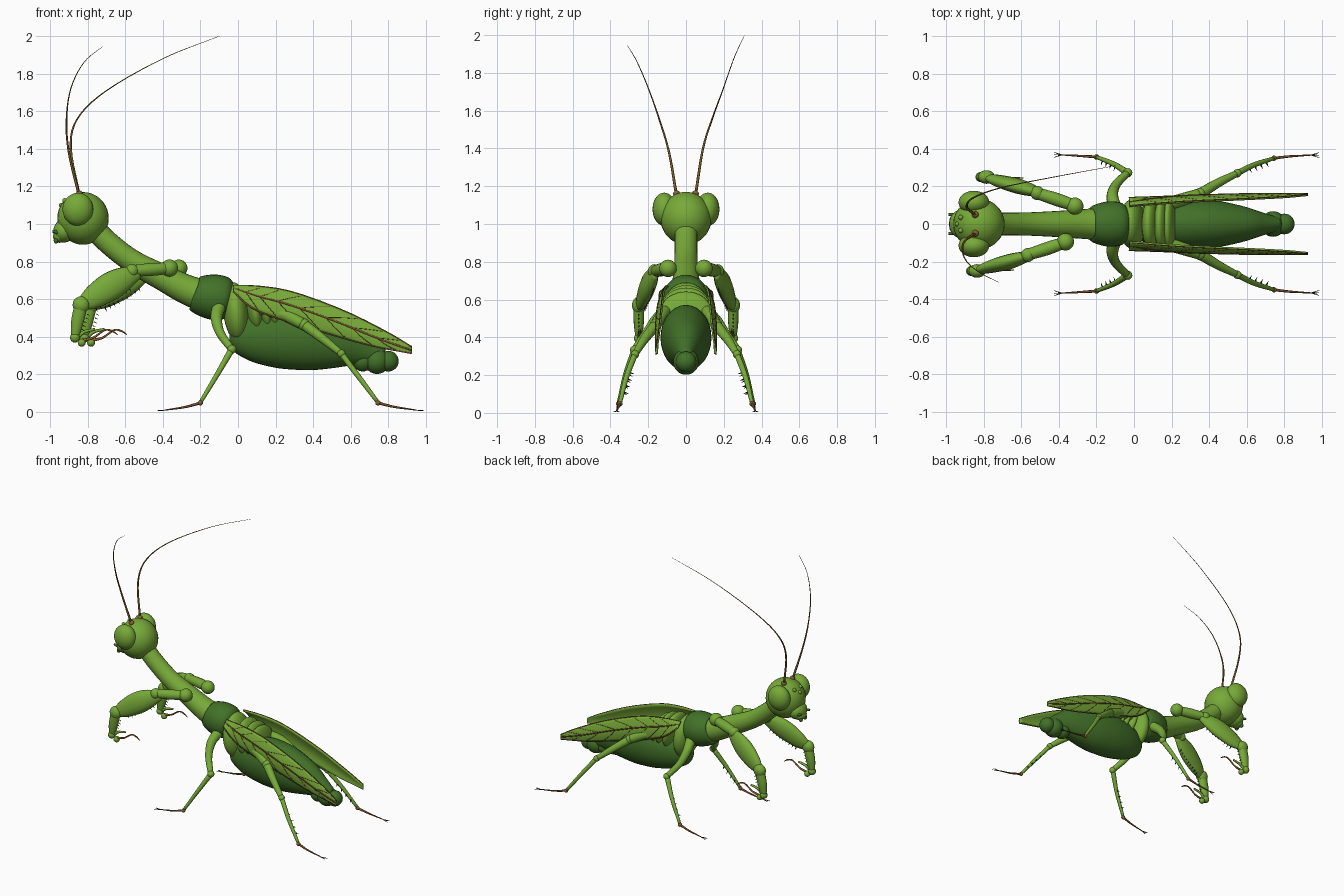
import bpy
import bmesh
import math
from mathutils import Vector, Matrix

cube = bpy.data.objects.get("Cube")
if cube:
    bpy.data.objects.remove(cube, do_unlink=True)


def material(name, rgb):
    mat = bpy.data.materials.new(name)
    mat.use_nodes = True
    mat.diffuse_color = (*rgb, 1)
    mat.node_tree.nodes["Principled BSDF"].inputs["Base Color"].default_value = (*rgb, 1)
    return mat


LEAF = material("leaf green", (.185, .4, .04))
DARK = material("dark green", (.055, .165, .022))
BROWN = material("vein brown", (.18, .075, .025))
OCHRE = material("antenna ochre", (.2, .105, .02))
TAN = material("joint brown", (.26, .12, .03))
BLACK = material("claw black", (.015, .015, .008))


def finish(bm, name, mat):
    bmesh.ops.recalc_face_normals(bm, faces=bm.faces)
    for face in bm.faces:
        face.smooth = True
    mesh = bpy.data.meshes.new(name)
    bm.to_mesh(mesh)
    bm.free()
    mesh.materials.append(mat)
    obj = bpy.data.objects.new(name, mesh)
    bpy.context.collection.objects.link(obj)
    return obj


def ball(name, centre, radii, mat, tilt=0):
    """Ellipsoid; tilt turns it about the y axis."""
    if not isinstance(radii, tuple):
        radii = (radii,) * 3
    bm = bmesh.new()
    bmesh.ops.create_uvsphere(bm, u_segments=28, v_segments=18, radius=1)
    place = Matrix.Translation(centre) @ Matrix.Rotation(tilt, 4, "Y")
    bm.transform(place @ Matrix.Diagonal((*radii, 1)))
    return finish(bm, name, mat)


def spline(points, steps):
    """Catmull-Rom samples through points of any dimension."""
    pts = [Vector(p) for p in points]
    pts = [pts[0] * 2 - pts[1]] + pts + [pts[-1] * 2 - pts[-2]]
    out = []
    for a, b, c, d in zip(pts, pts[1:], pts[2:], pts[3:]):
        for i in range(steps):
            t = i / steps
            out.append(b + (c - a) * (t / 2) + (a * 2 - b * 5 + c * 4 - d) * (t * t / 2)
                       + (b * 3 - a - c * 3 + d) * (t ** 3 / 2))
    return out + [pts[-2]]


def limb(name, points, mat, flat=1, steps=5, sides=14):
    """Round tube through (x, y, z, radius) points, its y width scaled by flat."""
    rows = spline(points, steps)
    bm = bmesh.new()
    rings = []
    for i, row in enumerate(rows):
        ahead = rows[min(i + 1, len(rows) - 1)].xyz - rows[max(i - 1, 0)].xyz
        turn = ahead.to_track_quat("Z", "Y")
        ring = []
        for k in range(sides):
            a = math.tau * k / sides
            off = turn @ Vector((math.cos(a), math.sin(a), 0)) * max(row[3], .0005)
            off.y *= flat
            ring.append(bm.verts.new(row.xyz + off))
        rings.append(ring)
    for r, q in zip(rings, rings[1:]):
        for k in range(sides):
            n = (k + 1) % sides
            bm.faces.new((r[k], r[n], q[n], q[k]))
    bm.faces.new(rings[0])
    bm.faces.new(rings[-1])
    return finish(bm, name, mat)


def spikes(name, start, end, aim, count, size, mat=BLACK):
    """Row of small thorns between two points."""
    a, b, aim = Vector(start), Vector(end), Vector(aim).normalized()
    for i in range(count):
        p = a.lerp(b, (i + .5) / count)
        limb(f"{name}_{i}", [(*p, size / 5), (*(p + aim * size), 0)], mat, steps=1, sides=6)


def claw(name, tip, way):
    """Three thin toes at the end of a foot."""
    for i in (-1, 0, 1):
        end = Vector(tip) + Vector((way * .035, i * .014, -.003 * abs(i)))
        limb(f"{name}_toe_{i + 2}", [(*tip, .003), (*end, .001)], BLACK, steps=1, sides=6)


# Head and mouth
ball("head", (-.825, 0, 1.03), (.137, .135, .14), LEAF)
ball("muzzle", (-.922, 0, .965), (.06, .075, .065), LEAF, .6)
ball("upper_lip", (-.95, 0, .935), (.035, .05, .035), LEAF)
ball("brow_bump", (-.94, 0, 1.1), .013, LEAF)

# Body
limb("neck", [(-.78, 0, .99, .06), (-.69, 0, .9, .06), (-.56, 0, .8, .062),
              (-.4, 0, .715, .07), (-.26, 0, .645, .08), (-.12, 0, .6, .09)], LEAF, sides=24)
limb("collar", [(-.235, 0, .627, .078), (-.215, 0, .622, .1), (-.14, 0, .612, .12),
                (-.07, 0, .605, .114), (-.035, 0, .6, .085)], DARK, sides=28)
ball("chest", (-.01, 0, .53), (.068, .132, .16), LEAF, -.1)
limb("abdomen", [(-.045, 0, .4, .04), (-.015, 0, .4, .085), (.08, 0, .4, .135),
                 (.2, 0, .4, .165), (.3, 0, .398, .173), (.42, 0, .385, .164), (.57, 0, .36, .125),
                 (.68, 0, .325, .08), (.77, 0, .29, .045)], DARK, .78, sides=32)
for i, (x, z, r) in enumerate([(.09, .545, .132), (.148, .542, .122), (.19, .535, .108)]):
    ball(f"body_band_{i}", (x, 0, z), (.045 - i * .006, .136, r), LEAF, -.15)
for i, (x, r) in enumerate([(.665, .055), (.74, .068), (.8, .055)]):
    ball(f"tail_bead_{i}", (x, 0, .27), r, DARK)

# Antennae, each with its own sweep
limb("far_antenna", [(-.845, .05, 1.15, .008), (-.89, .09, 1.4, .006), (-.855, .14, 1.56, .0045),
                     (-.7, .195, 1.71, .003), (-.4, .255, 1.88, .002), (-.1, .31, 2, .001)],
     OCHRE, sides=8)
limb("near_antenna", [(-.845, -.05, 1.15, .008), (-.9, -.09, 1.38, .006), (-.913, -.14, 1.55, .0045),
                      (-.89, -.2, 1.72, .003), (-.82, -.26, 1.86, .002), (-.72, -.31, 1.945, .001)],
     OCHRE, sides=8)

# Wing outline: height of the top and lower edges along the length
TOP = spline([(-.025, .672), (.12, .667), (.3, .635), (.57, .535), (.8, .42), (.925, .345)], 6)
LOW = spline([(-.025, .64), (.08, .55), (.25, .485), (.45, .425), (.7, .355), (.925, .312)], 6)


def wing_point(side, u, v, lift=0):
    """Point on the wing: u runs to the tip, v from the top edge down."""
    i = min(int(u * (len(TOP) - 1)), len(TOP) - 2)
    f = u * (len(TOP) - 1) - i
    p = TOP[i].lerp(TOP[i + 1], f).lerp(LOW[i].lerp(LOW[i + 1], f), v)
    dome = .016 * math.sin(math.pi * v) * math.sin(math.pi * u)
    return Vector((p.x, side * (.095 + .06 * u + .042 * v * (1 - u) + dome + lift), p.y))


def wing(tag, s):
    bm = bmesh.new()
    n, m = 30, 8
    grid = [[bm.verts.new(wing_point(s, i / n, j / m)) for j in range(m + 1)] for i in range(n + 1)]
    for a, b in zip(grid, grid[1:]):
        for j in range(m):
            bm.faces.new((a[j], a[j + 1], b[j + 1], b[j]))
    blade = finish(bm, tag + "_wing", LEAF)
    thick = blade.modifiers.new("thickness", "SOLIDIFY")
    thick.thickness, thick.offset = .012, 0

    def vein(name, start, end, r, lift=.006):
        rows = []
        for k in range(17):
            u, v = Vector(start).lerp(Vector(end), k / 16)
            rows.append((*wing_point(s, u, v, lift), r))
        limb(f"{tag}_{name}", rows, BROWN, .6, steps=1, sides=6)

    vein("midrib", (0, .4), (1, .5), .005)
    vein("wing_top_rim", (0, 0), (1, 0), .005, .004)
    vein("wing_lower_rim", (0, 1), (1, 1), .005, .004)
    for k in range(7):
        u = .1 + k * .115
        vein(f"upper_vein_{k}", (u, .4 + u / 10), (u + .1, .06), .0022)
        vein(f"lower_vein_{k}", (u, .4 + u / 10), (u + .13, .94), .0022)


for tag, s, dx in (("near", -1, 0), ("far", 1, .05)):
    # Eyes and small face parts
    ball(tag + "_eye", (-.852, s * .115, 1.078), (.082, .062, .088), LEAF)
    ball(tag + "_antenna_base", (-.845, s * .05, 1.16), .018, TAN)
    ball(tag + "_simple_eye", (-.922, s * .035, 1.125), .013, LEAF)
    ball(tag + "_jaw", (-.968, s * .025, .912), (.013, .016, .016), DARK)
    limb(tag + "_feeler", [(-.95, s * .045, .95, .01), (-.975, s * .05, .96, .009),
                           (-.988, s * .05, .96, .007)], DARK, sides=8)
    wing(tag, s)

    # Grasping foreleg
    name = tag + "_foreleg"

    def fore(x, y, z, *r):
        return (x + dx, s * y, z, *r)
    ball(name + "_shoulder", fore(-.365, .095, .765), .046, LEAF)
    limb(name + "_upper", [fore(-.36, .095, .765, .03), fore(-.46, .13, .758, .035),
                           fore(-.57, .165, .75, .03)], LEAF)
    ball(name + "_elbow", fore(-.565, .165, .75), .037, LEAF)
    limb(name + "_thigh", [fore(-.53, .16, .74, .03), fore(-.6, .18, .712, .062), fore(-.68, .205, .668, .075),
                           fore(-.77, .23, .61, .062), fore(-.83, .25, .57, .035)], LEAF, .5)
    ball(name + "_knee", fore(-.835, .25, .57), (.045, .036, .045), LEAF)
    limb(name + "_shin", [fore(-.835, .25, .57, .036), fore(-.855, .25, .48, .034),
                          fore(-.868, .25, .4, .022)], LEAF, .8)
    ball(name + "_wrist", fore(-.868, .25, .395), .026, LEAF)
    ball(name + "_palm", fore(-.832, .245, .368), .021, LEAF)
    limb(name + "_toe_base", [fore(-.86, .25, .39, .011), fore(-.82, .245, .425, .009),
                              fore(-.76, .245, .44, .007)], LEAF, sides=8)
    limb(name + "_foot", [fore(-.83, .245, .38, .009), fore(-.77, .245, .395, .006), fore(-.71, .245, .435, .005),
                          fore(-.67, .245, .43, .005), fore(-.64, .245, .41, .002)], TAN, sides=8)
    spikes(name + "_thigh_thorn", fore(-.77, .22, .55), fore(-.57, .17, .67), (.5, 0, -1), 9, .025)
    spikes(name + "_shin_thorn", fore(-.8, .25, .53), fore(-.842, .25, .41), (1, 0, -.5), 6, .018, DARK)

    # Middle leg
    name = tag + "_middle_leg"
    limb(name + "_hip", [(-.1, s * .08, .56, .036), (-.115, s * .15, .5, .031),
                         (-.095, s * .21, .42, .024), (-.035, s * .272, .335, .019)], LEAF)
    ball(name + "_knee", (-.033, s * .273, .333), .024, LEAF)
    limb(name + "_shin", [(-.035, s * .273, .33, .018), (-.11, s * .32, .2, .014),
                          (-.2, s * .357, .05, .01)], LEAF)
    ball(name + "_ankle", (-.2, s * .357, .048), .014, TAN)
    limb(name + "_foot", [(-.2, s * .357, .048, .008), (-.28, s * .362, .026, .006),
                          (-.385, s * .368, .01, .003)], BROWN, sides=8)
    claw(name, (-.385, s * .368, .009), -1.2)
    spikes(name + "_thorn", (-.09, s * .3, .22), (-.18, s * .34, .09), (-.3, -s, -.5), 4, .025)

    # Hind leg
    name = tag + "_hind_leg"
    limb(name + "_hip", [(.12, s * .09, .55, .035), (.24, s * .125, .52, .034),
                         (.35, s * .16, .465, .03)], LEAF)
    ball(name + "_hip_joint", (.35, s * .16, .465), .032, LEAF)
    limb(name + "_thigh", [(.35, s * .16, .465, .029), (.45, s * .22, .39, .024),
                           (.55, s * .27, .31, .017)], LEAF)
    ball(name + "_knee", (.55, s * .27, .31), .022, LEAF)
    limb(name + "_shin", [(.55, s * .27, .31, .016), (.64, s * .315, .19, .014),
                          (.745, s * .35, .05, .01)], LEAF)
    ball(name + "_ankle", (.745, s * .35, .048), .014, TAN)
    limb(name + "_foot", [(.745, s * .35, .048, .008), (.83, s * .36, .027, .006),
                          (.945, s * .367, .01, .003)], BROWN, sides=8)
    claw(name, (.945, s * .367, .009), 1.2)
    spikes(name + "_thorn", (.6, s * .29, .23), (.72, s * .33, .09), (.5, -s, -.3), 4, .025)
